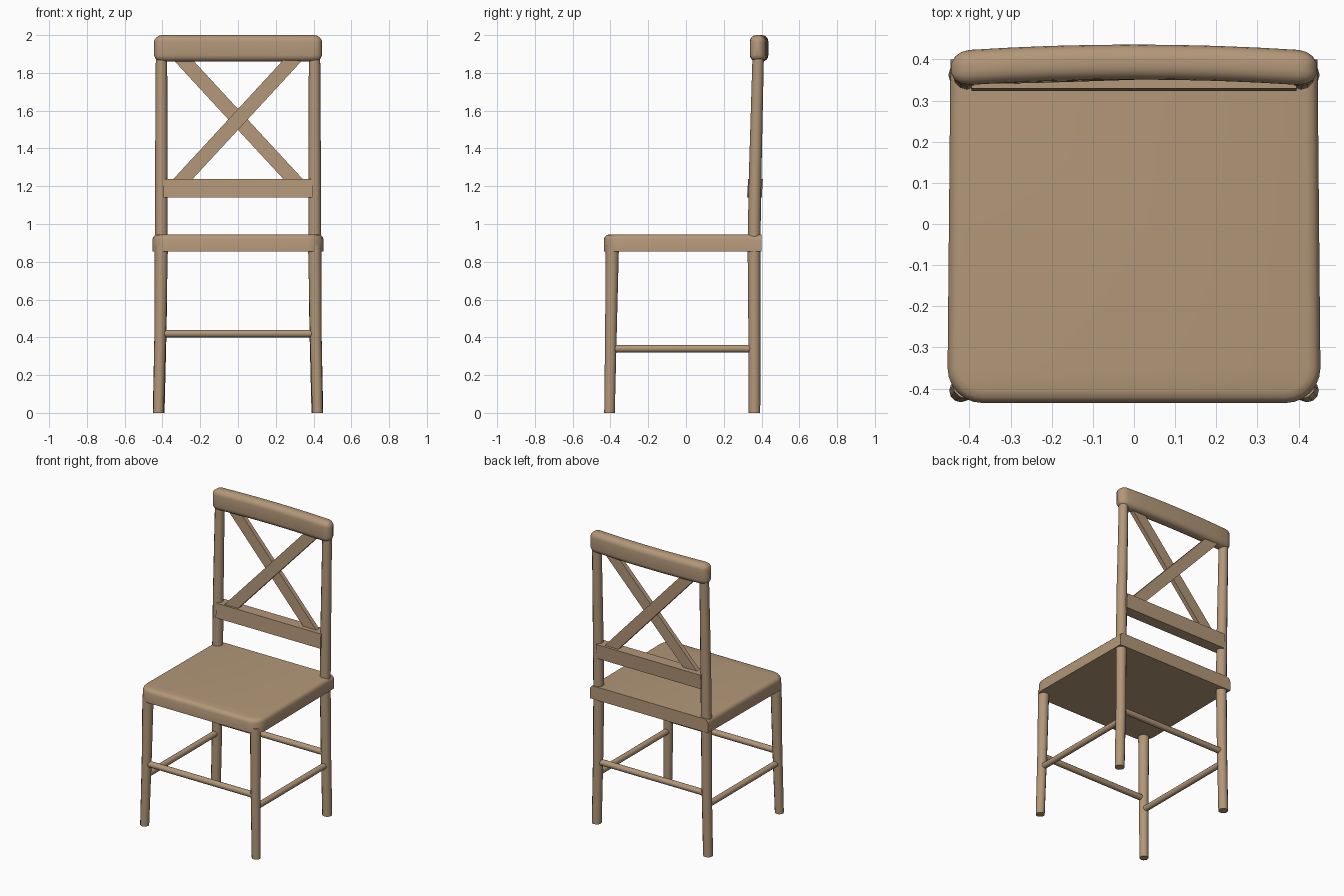
import bpy, bmesh, math
from mathutils import Vector

if "Cube" in bpy.data.objects:
    bpy.data.objects.remove(bpy.data.objects["Cube"])

wood = bpy.data.materials.new("light_wood")
wood.diffuse_color = (0.45, 0.31, 0.19, 1)
wood.use_nodes = True
wood.node_tree.nodes["Principled BSDF"].inputs["Base Color"].default_value = wood.diffuse_color


def finish(name, bm, angle=40):
    bmesh.ops.recalc_face_normals(bm, faces=bm.faces)
    me = bpy.data.meshes.new(name)
    bm.to_mesh(me)
    bm.free()
    me.materials.append(wood)
    ob = bpy.data.objects.new(name, me)
    bpy.context.collection.objects.link(ob)
    bpy.ops.object.select_all(action='DESELECT')
    ob.select_set(True)
    bpy.context.view_layer.objects.active = ob
    bpy.ops.object.shade_smooth_by_angle(angle=math.radians(angle))
    return ob


def loft(name, rings, angle=40):
    """Skin a list of closed point rings and cap both ends."""
    bm = bmesh.new()
    vs = [[bm.verts.new(p) for p in r] for r in rings]
    n = len(vs[0])
    for a, b in zip(vs, vs[1:]):
        for i in range(n):
            j = (i + 1) % n
            bm.faces.new((a[i], a[j], b[j], b[i]))
    bm.faces.new(vs[0])
    bm.faces.new(vs[-1])
    return finish(name, bm, angle)


def circle(c, r, axis, n=12):
    pts = []
    for i in range(n):
        a = 2 * math.pi * i / n
        u, v = r * math.cos(a), r * math.sin(a)
        off = {'x': (0, u, v), 'y': (u, 0, v), 'z': (u, v, 0)}[axis]
        pts.append(Vector(c) + Vector(off))
    return pts


def rod(name, stations, axis, n=12):
    return loft(name, [circle(c, r, axis, n) for c, r in stations], 50)


def bar(name, a, b, width, depth):
    """Flat bar from a to b, lying in the plane of the back."""
    a, b = Vector(a), Vector(b)
    d = (b - a).normalized()
    side = d.cross(Vector((0, 1, 0))).normalized()
    nrm = side.cross(d)
    ring = [side * (s * width / 2) + nrm * (t * depth / 2)
            for s, t in ((-1, -1), (1, -1), (1, 1), (-1, 1))]
    return loft(name, [[p + o for o in ring] for p in (a, b)], 30)


# Legs and side stretchers, mirrored left and right
for s, label in ((-1, "left"), (1, "right")):
    rod("front_leg_" + label, [((s * .421, -.405, 0), .028),
                               ((s * .411, -.397, .45), .031),
                               ((s * .406, -.390, .885), .035)], 'z')
    rod("back_post_" + label, [((s * .420, .362, 0), .031),
                               ((s * .410, .362, .45), .032),
                               ((s * .406, .360, .90), .034),
                               ((s * .406, .367, 1.3), .033),
                               ((s * .405, .383, 1.92), .030)], 'z')
    rod("side_stretcher_" + label, [((s * .412, -.40, .34), .02),
                                    ((s * .412, .36, .34), .02)], 'y')

# Front and back stretchers
for y, label in ((-.398, "front"), (.362, "back")):
    rod(label + "_stretcher", [((-.41, y, .42), .02), ((.41, y, .42), .02)], 'x')


# Seat: rounded front corners, softened top edge on the front and sides
def seat_ring(z, inset):
    pts = [Vector((.446 - inset, .40, z))]
    r = .085
    for i in range(7):
        a = math.pi / 2 * i / 6
        pts.append(Vector((.453 - r + (r - inset) * math.cos(a),
                           -.435 + r - (r - inset) * math.sin(a), z)))
    return pts + [Vector((-p.x, p.y, p.z)) for p in reversed(pts)]


loft("seat", [seat_ring(.855, 0), seat_ring(.92, 0), seat_ring(.932, .005),
              seat_ring(.941, .014), seat_ring(.945, .03)], 45)


# Top rail: rounded section swept along a gentle curve
def rail_ring(x, inset):
    hy, hz, r = .0425 - inset, .07 - inset, max(.034 - inset, .006)
    yc = .3935 - .016 * (x / .445) ** 2
    pts = []
    for k, (sy, sz) in enumerate(((1, 1), (-1, 1), (-1, -1), (1, -1))):
        for i in range(5):
            a = math.pi / 2 * (k + i / 4)
            pts.append(Vector((x, yc + sy * (hy - r) + r * math.cos(a),
                               1.93 + sz * (hz - r) + r * math.sin(a))))
    return pts


half = [(0, 0), (.1, 0), (.2, 0), (.3, 0), (.40, 0), (.42, .004), (.435, .014), (.445, .032)]
stations = [(-x, i) for x, i in reversed(half[1:])] + half
loft("top_rail", [rail_ring(x, i) for x, i in stations], 50)

# Lower back rail, leaning with the posts
bm = bmesh.new()
bmesh.ops.create_cube(bm, size=1)
for v in bm.verts:
    v.co = Vector((v.co.x * .79, .365 + v.co.y * .078 + v.co.z * .006, 1.19 + v.co.z * .098))
finish("lower_back_rail", bm, 30)

# Crossed slats
bar("cross_slat_front", (-.345, .355, 1.18), (.32, .377, 1.90), .075, .03)
bar("cross_slat_back", (.345, .372, 1.18), (-.32, .394, 1.90), .075, .03)
